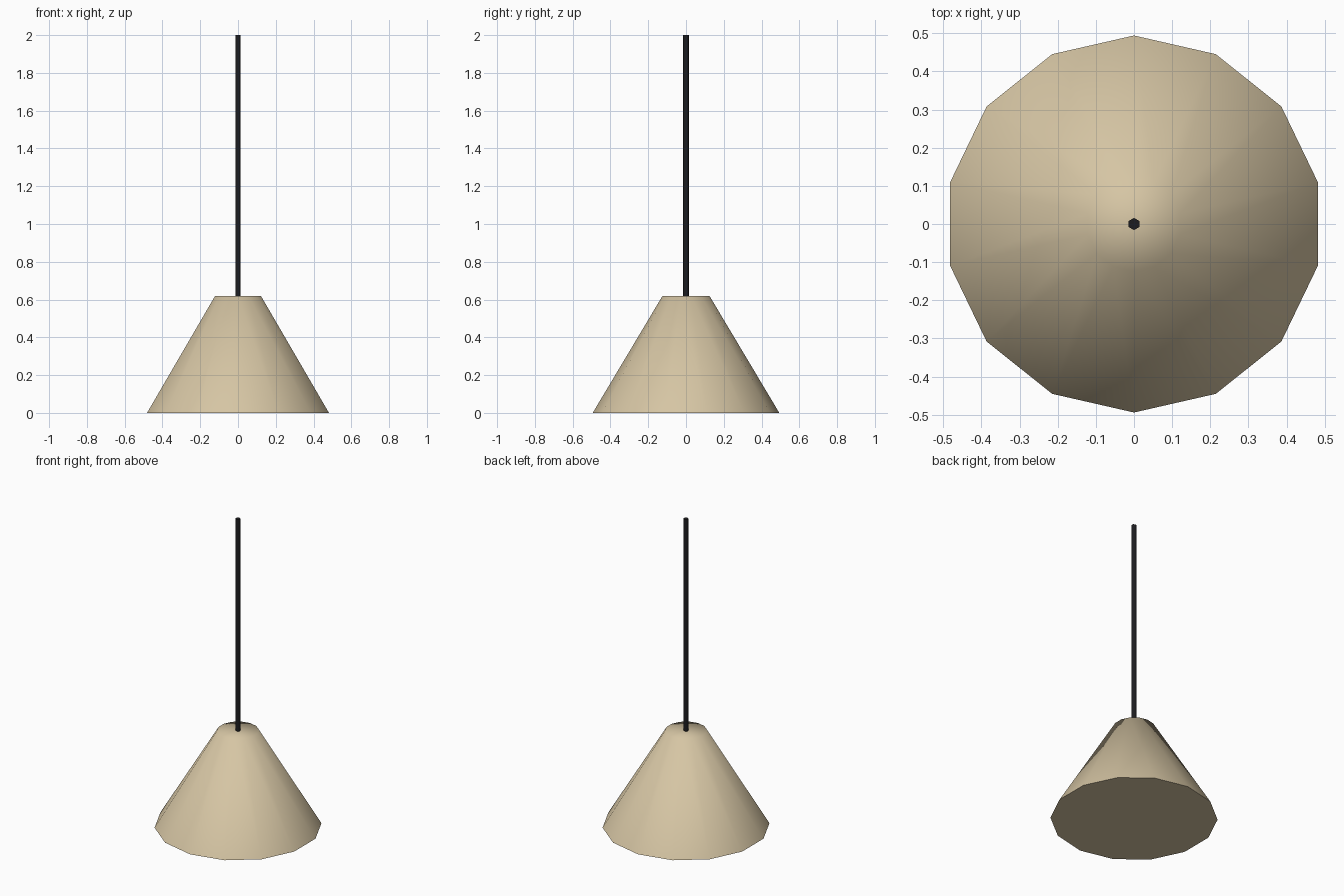
import bpy, math

if "Cube" in bpy.data.objects:
    bpy.data.objects.remove(bpy.data.objects["Cube"])

def material(name, rgb):
    m = bpy.data.materials.new(name)
    m.diffuse_color = (*rgb, 1)
    m.use_nodes = True
    m.node_tree.nodes["Principled BSDF"].inputs["Base Color"].default_value = m.diffuse_color
    return m

def frustum(name, sides, r_bottom, r_top, z0, z1, mat):
    # closed frustum with one corner on the +y axis
    bpy.ops.mesh.primitive_cone_add(vertices=sides, radius1=r_bottom, radius2=r_top,
                                    depth=z1 - z0, location=(0, 0, (z0 + z1) / 2))
    ob = bpy.context.object
    ob.name = name
    ob.data.materials.append(mat)
    bpy.ops.object.shade_smooth_by_angle(angle=math.radians(62))
    return ob

beige = material("warm beige", (0.67, 0.56, 0.37))
black = material("soft black", (0.012, 0.012, 0.014))

# conical lamp shade, closed top and bottom
frustum("lamp_shade", 14, 0.494, 0.124, 0.0, 0.62, beige)
# hanging cord
frustum("cord", 6, 0.016, 0.016, 0.60, 2.0, black)
